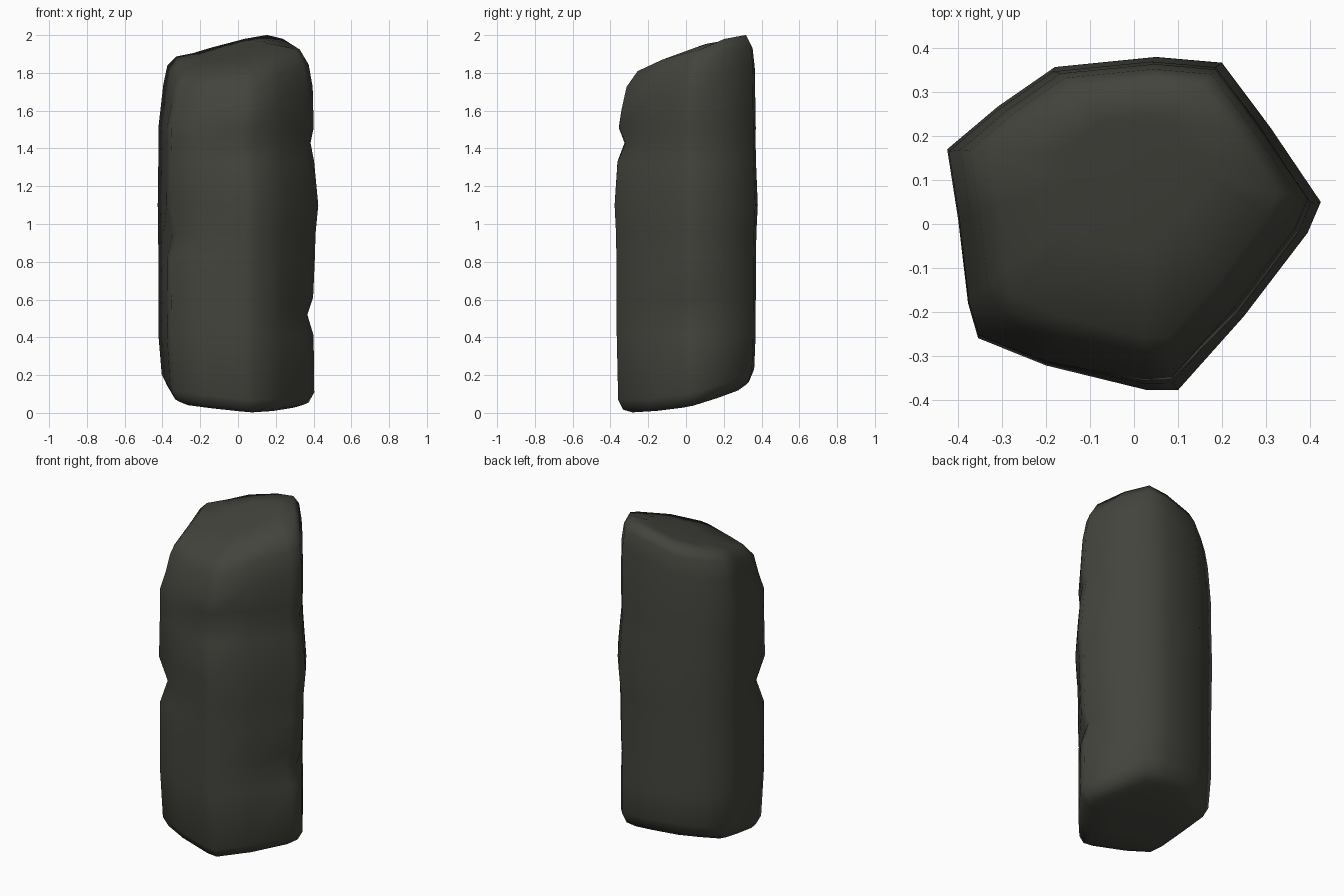
import bpy
import bmesh
from math import exp
from mathutils import Vector

default = bpy.data.objects.get("Cube")
if default:
    bpy.data.objects.remove(default, do_unlink=True)

# Plan outline of the five-sided stone, counter-clockwise
OUTLINE = [(-.425, .17), (-.4, .01), (-.378, -.18), (-.355, -.26), (-.2, -.322),
           (.03, -.378), (.1, -.378), (.25, -.21), (.395, -.02), (.425, .05),
           (.31, .22), (.2, .367), (.05, .38), (-.18, .357), (-.31, .267)]

# Chips knocked out of the corners: position, depth
CHIPS = [(Vector((.4, .0, .52)), .04),
         (Vector((.42, .05, 1.42)), .02),
         (Vector((.09, -.37, 1.43)), .05),
         (Vector((-.36, -.26, .95)), .045)]


def top_height(x, y):
    """Sloping top, worn down towards the front left corners."""
    worn = 1.3 * x ** 3 + .2 * max(0, x - y) ** 2
    return 1.893 + .25 * x + .28 * y - .12 * (x * x + y * y) - worn


def bottom_height(x, y):
    return .055 - .08 * x + .22 * y + .2 * y * y


def scaled(point, centre, scale):
    return [c + (p - c) * scale for p, c in zip(point, centre)]


def chipped(x, y, z):
    """Push a point towards the axis where a corner is chipped."""
    move = 0
    for spot, depth in CHIPS:
        flat = (x - spot.x) ** 2 + (y - spot.y) ** 2
        move += depth * exp(-flat / .025 - (z - spot.z) ** 2 / .005)
    pos = Vector((x, y, 0))
    pos -= pos.normalized() * move
    pos.z = z
    return pos


rings = []
# Tilted underside, rounding up into the sides
for scale, lift in [(.4, 0), (.75, 0), (.88, .02), (.95, .075)]:
    ring = []
    for p in OUTLINE:
        x, y = scaled(p, (0, 0), scale)
        ring.append(Vector((x, y, bottom_height(x, y) + lift)))
    rings.append(ring)

# Upright sides
for z, scale in [(.41, .97), (.52, .97), (.61, .972), (.82, .975), (.95, .98),
                 (1.1, 1), (1.33, .975), (1.43, .97), (1.51, .972)]:
    rings.append([chipped(*scaled(p, (-.3, 0), scale), z) for p in OUTLINE])

# Shoulder and sloping top
for scale, drop in [(.93, .16), (.88, .055), (.77, 0), (.4, 0)]:
    ring = []
    for p in OUTLINE:
        x, y = scaled(p, (0, .15), scale)
        ring.append(Vector((x, y, top_height(x, y) - drop)))
    rings.append(ring)

# Skin the rings and close both ends
bm = bmesh.new()
loops = [[bm.verts.new(v) for v in ring] for ring in rings]
count = len(OUTLINE)
for low, high in zip(loops, loops[1:]):
    for i in range(count):
        j = (i + 1) % count
        bm.faces.new((low[i], low[j], high[j], high[i]))
bm.faces.new(loops[0][::-1])
bm.faces.new(loops[-1])
bmesh.ops.recalc_face_normals(bm, faces=bm.faces[:])
for face in bm.faces:
    face.smooth = True
mesh = bpy.data.meshes.new("stone_pillar")
bm.to_mesh(mesh)
bm.free()

# Dark olive grey stone
stone = bpy.data.materials.new("dark_stone")
stone.use_nodes = True
colour = (.057, .057, .047, 1)
stone.diffuse_color = colour
shader = stone.node_tree.nodes["Principled BSDF"]
shader.inputs["Base Color"].default_value = colour
shader.inputs["Roughness"].default_value = .9
mesh.materials.append(stone)

pillar = bpy.data.objects.new("stone_pillar", mesh)
bpy.context.collection.objects.link(pillar)
